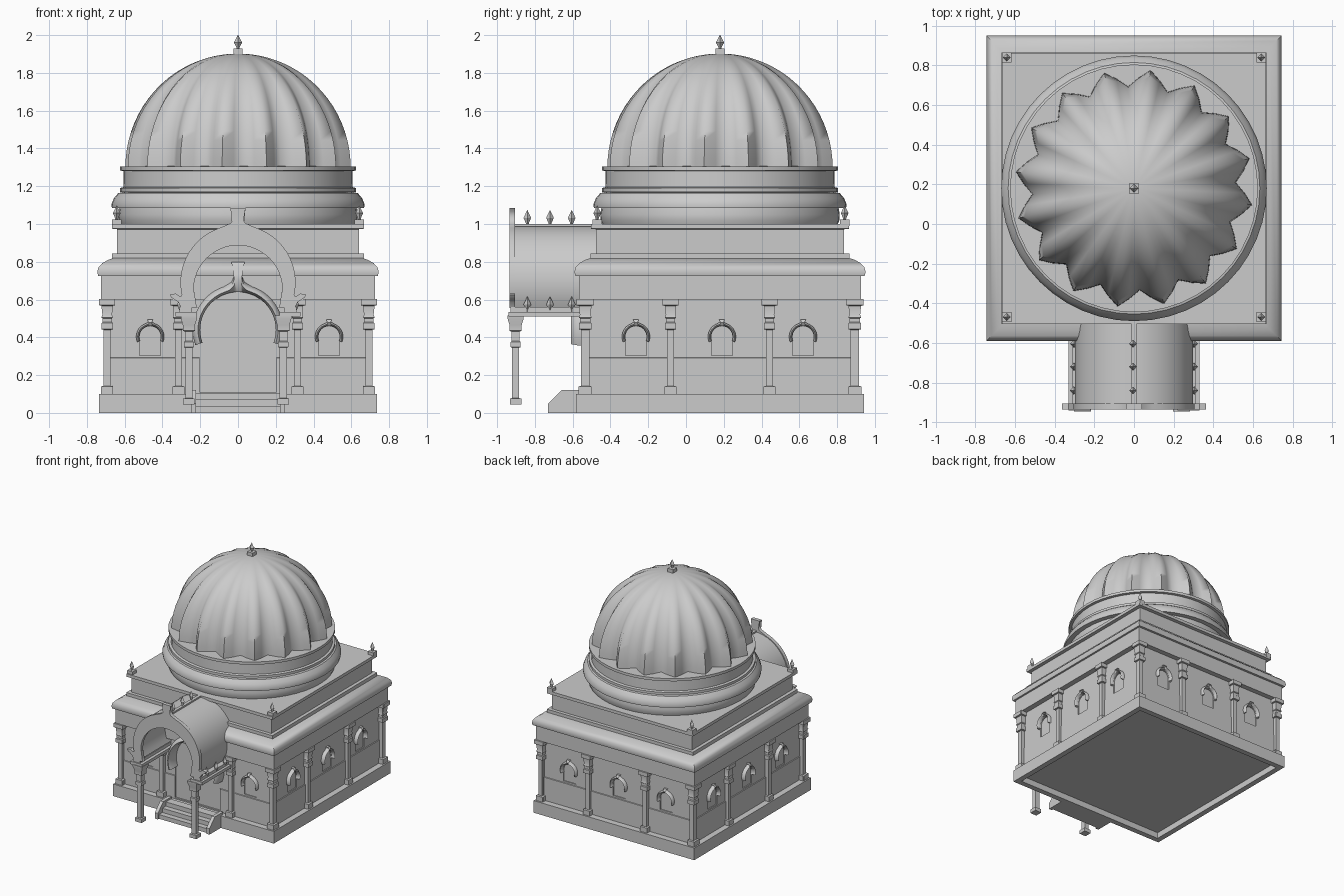
import bpy, bmesh
from math import sin, cos, pi, radians
from mathutils import Matrix

if "Cube" in bpy.data.objects:
    bpy.data.objects.remove(bpy.data.objects["Cube"])

CY = 0.18            # centre of the main hall in y
HX, HY = 0.68, 0.705  # wall half sizes


def loft(name, rings, matrix=None, smooth=32):
    """Closed skin through equal-length rings, capped at both ends."""
    bm = bmesh.new()
    rows = [[bm.verts.new(p) for p in ring] for ring in rings]
    n = len(rows[0])
    for a, b in zip(rows, rows[1:]):
        for i in range(n):
            bm.faces.new((a[i], a[(i + 1) % n], b[(i + 1) % n], b[i]))
    bm.faces.new(rows[0])
    bm.faces.new(rows[-1])
    if matrix:
        bm.transform(matrix)
    bmesh.ops.recalc_face_normals(bm, faces=bm.faces)
    me = bpy.data.meshes.new(name)
    bm.to_mesh(me)
    bm.free()
    if smooth:
        me.shade_smooth()
        me.set_sharp_from_angle(angle=radians(smooth))
    ob = bpy.data.objects.new(name, me)
    bpy.context.collection.objects.link(ob)
    return ob


def tiers(name, prof, c=(0, 0), dy=0.0, matrix=None, smooth=32):
    """Rectangular stack from (half width, z) pairs."""
    return loft(name, [[(c[0] + sx * h, c[1] + sy * (h + dy), z)
                for sx, sy in ((-1, -1), (1, -1), (1, 1), (-1, 1))] for h, z in prof],
                matrix, smooth)


def lathe(name, prof, c, n):
    return loft(name, [[(c[0] + r * cos(2 * pi * i / n), c[1] + r * sin(2 * pi * i / n), z)
                for i in range(n)] for r, z in prof])


def box(name, x0, x1, y0, y1, z0, z1, matrix=None):
    return loft(name, [[(x0, y0, z), (x1, y0, z), (x1, y1, z), (x0, y1, z)]
                       for z in (z0, z1)], matrix)


def prism(name, pts, y0, y1, matrix=None):
    return loft(name, [[(u, y, z) for u, z in pts] for y in (y0, y1)], matrix)


def arc(cx, cz, r, a0, a1, n):
    return [(cx + r * cos(radians(a0 + (a1 - a0) * i / n)),
             cz + r * sin(radians(a0 + (a1 - a0) * i / n))) for i in range(n + 1)]


def ogee_arch(name, cz, ri, ro, ci, a0, h, flare, section, matrix):
    """Arch moulding with a flared tip; section is (inner-to-outer, depth)."""
    outer = arc(0, cz, ro, a0, 72, 14)
    inner = arc(0, ci, ri, a0, 72, 14)
    for ang, fx, fh in ((77, 1.0, .1), (80, .6, .35), (83, .5, .6), (85, .65, .8), (88, 1, 1)):
        outer.append((flare * fx, cz + ro + h * fh))
        inner.append((ri * cos(radians(ang)), ci + ri * sin(radians(ang))))
    outer += [(-u, z) for u, z in reversed(outer)]
    inner += [(-u, z) for u, z in reversed(inner)]
    return loft(name, [[(i[0] + (o[0] - i[0]) * t, -d, i[1] + (o[1] - i[1]) * t)
                for t, d in section] for i, o in zip(inner, outer)], matrix, 45)


def spindle(name, x, y, z, h, r=.018):
    lathe(name, [(.008, z), (.008, z + .12 * h), (r, z + .48 * h), (.001, z + h)], (x, y), 4)


def side(k, dist):
    return Matrix.Translation((0, CY, 0)) @ Matrix.Rotation(k * pi / 2, 4, 'Z') \
        @ Matrix.Translation((0, -dist, 0))


# Plinth with shallow hollow underneath
tiers("plinth", [(.69, .05), (.69, 0), (.735, 0), (.735, .1)], (0, CY), .027)

# Walls with a thicker dado at the bottom
wall = tiers("walls", [(HX + .006, .08), (HX + .006, .29), (HX, .292), (HX, .62)],
             (0, CY), HY - HX, smooth=0)


def cut(pts, depth, matrix):
    c = prism("niche_cutter", pts, -.1, depth, matrix)
    c.hide_render = True
    c.hide_set(True)
    m = wall.modifiers.new("niche", 'BOOLEAN')
    m.object, m.operation, m.solver = c, 'DIFFERENCE', 'EXACT'


# Frieze, flared eaves, attic and terrace
tiers("frieze", [(.725, .6), (.725, .74)], (0, CY), .022)
tiers("eaves", [(.70, .725), (.74, .725), (.745, .745), (.739, .77), (.718, .793),
                (.688, .81), (.65, .822)], (0, CY), .026, smooth=50)
tiers("attic", [(.668, .81), (.668, .845), (.64, .845), (.64, .972), (.667, .975),
                (.667, 1.0)], (0, CY), .017)

# Round drum
lathe("drum", [(.62, .99), (.632, 1.02), (.634, 1.05), (.628, 1.085), (.668, 1.085), (.67, 1.105),
               (.658, 1.135), (.635, 1.163), (.612, 1.168), (.625, 1.17), (.625, 1.19),
               (.607, 1.195), (.605, 1.28), (.625, 1.283), (.625, 1.305), (.5, 1.306)],
      (0, CY), 48)

# Pleated dome: 16 ribs whose depth fades to the crown
rings = []
for j in range(20):
    p = pi / 2 * j / 19.4
    ring = []
    for i in range(64):
        fold = (0, .5, 1, .5)[i % 4]
        r = .602 * cos(p) * (1 - .145 * fold * cos(p))
        a = 2 * pi * i / 64 - radians(8)
        ring.append((r * cos(a), CY + r * sin(a), 1.3 + .602 * sin(p)))
    rings.append(ring)
loft("dome", rings, smooth=75)

# Finials on the crown and the terrace corners
tiers("crown_finial_block", [(.025, 1.89), (.025, 1.93)], (0, CY))
spindle("crown_finial", 0, CY, 1.925, .075, .022)
for x in (-.642, .642):
    for y in (-.47, .84):
        tiers("corner_finial_block", [(.025, .99), (.025, 1.025)], (x, y))
        spindle("corner_finial", x, y, 1.02, .078, .02)

# Wall columns and arched windows on all four sides
COLUMN = [(.031, .09), (.031, .14), (.018, .143), (.018, .44), (.03, .443), (.03, .475),
          (.024, .48), (.024, .5), (.03, .505), (.025, .52), (.03, .567), (.042, .57), (.042, .602)]
HOOD = [(0, -.01), (0, .018), (.5, .03), (1, .018), (1, -.01)]
for k in range(4):
    dist = HY if k % 2 == 0 else HX
    end = .693 if k % 2 == 0 else .71
    mid = .315 if k == 0 else .262
    for u in (-end, -mid, mid, end):
        tiers("wall_column", COLUMN, (u, -.012), matrix=side(k, dist))
    for u in ((-.465, .482) if k == 0 else (-.445, 0.01, .44)):
        m = side(k, dist) @ Matrix.Translation((u, 0, 0))
        ogee_arch("window_hood", .403, .058, .074, .403, -22, .018, .015, HOOD, m)
        cut([(-.056, .305), (.056, .305)] + arc(0, .403, .056, 0, 180, 12), .008, m)

# Doorway with deep hood
front = side(0, HY)
cut([(-.205, .11), (.205, .11)] + arc(0, .44, .205, 0, 180, 24), .006, front)
ogee_arch("door_hood", .44, .2, .24, .44, -20, .12, .035,
          [(0, -.01), (0, .055), (.3, .085), (.6, .08), (1, .05), (1, -.01)], front)

# Entrance steps between sloped cheeks
for i in range(3):
    box("step", -.225, .225, -.715 + .045 * i, -.56, 0, .035 * (i + 1))
for s in (-1, 1):
    loft("step_cheek", [[(x, y, z) for y, z in ((-.73, 0), (-.73, .05), (-.66, .12),
                        (-.55, .12), (-.55, 0))] for x in (s * .222, s * .25)])

# Porch barrel vault, ridge and ogee gable
vault = arc(0, .69, .298, -27, 207, 32) + arc(0, .69, .272, 207, -27, 32)
prism("porch_vault", vault, -.91, -.455)
box("vault_ridge", -.013, .013, -.91, -.46, .975, 1.0)
ogee_arch("porch_gable", .69, .235, .305, .652, -24, .09, .04,
          [(0, 0), (0, .03), (1, .03), (1, 0)], Matrix.Translation((0, -.905, 0)))
for s in (-1, 1):
    prism("gable_curl", [(s * u, z) for u, z in ((.22, .555), (.30, .555), (.315, .585), (.335, .6),
          (.35, .608), (.362, .625), (.33, .632), (.305, .615), (.283, .64), (.23, .64))],
          -.935, -.905)

# Porch beams, columns and rows of spindles
for s in (-1, 1):
    x0, x1 = sorted((s * .22, s * .33))
    box("porch_beam", x0, x1, -.94, -.5, .51, .535)
    x0, x1 = sorted((s * .245, s * .31))
    box("porch_beam_top", x0, x1, -.93, -.5, .535, .56)
    tiers("porch_column", [(.03, .045), (.03, .075), (.019, .078), (.019, .345), (.027, .348),
          (.027, .375), (.021, .38), (.021, .43), (.032, .435), (.032, .465), (.043, .5),
          (.043, .515)], (s * .25 - .01, -.902))
for y in (-.84, -.72, -.605):
    spindle("ridge_spindle", -.005, y, .995, .078, .02)
    for s in (-1, 1):
        spindle("beam_spindle", s * .303, y, .535, .08, .02)
